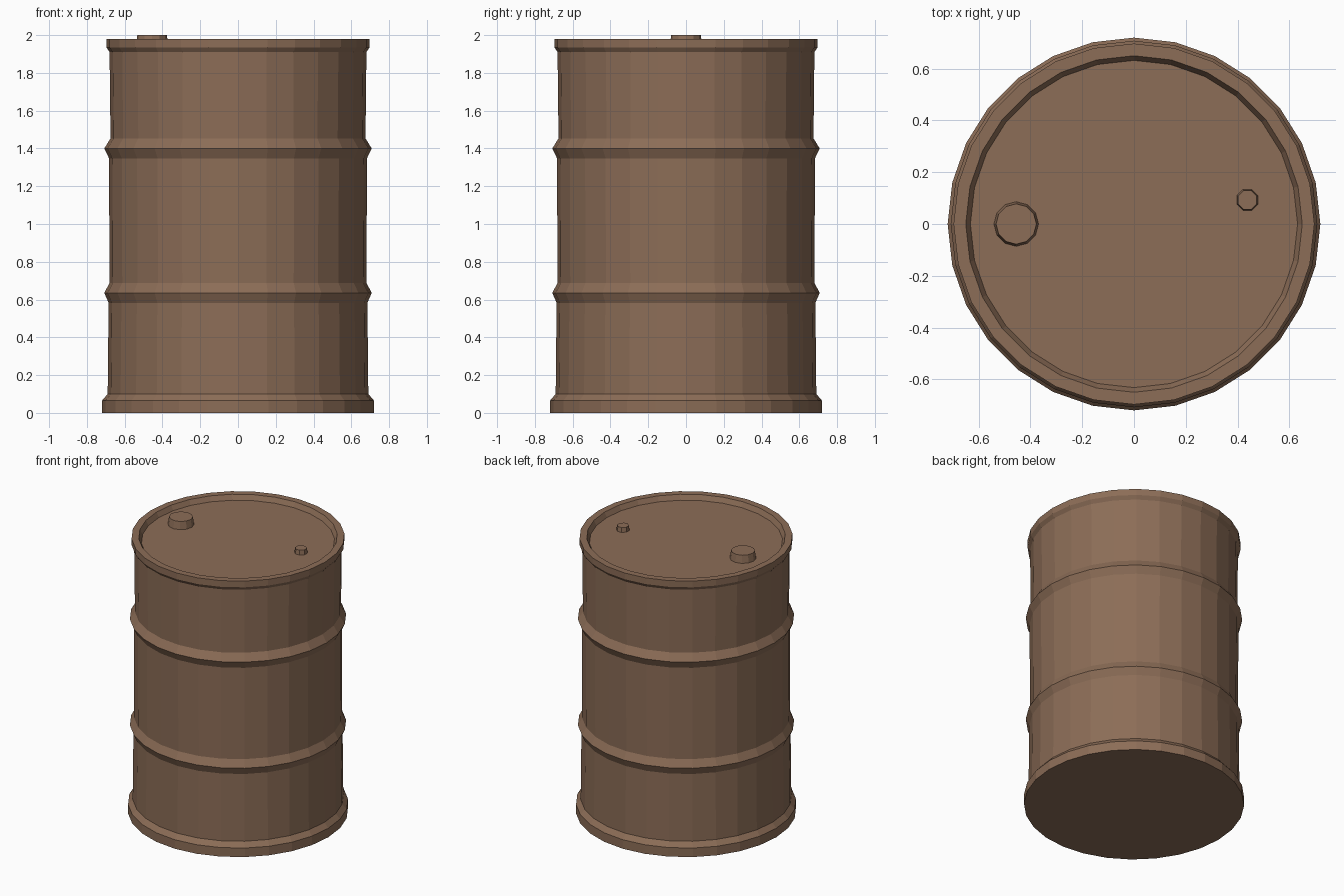
import bpy, bmesh, math

if "Cube" in bpy.data.objects:
    bpy.data.objects.remove(bpy.data.objects["Cube"])

brown = bpy.data.materials.new("rust brown")
brown.diffuse_color = (0.262, 0.153, 0.095, 1)
brown.use_nodes = True
brown.node_tree.nodes["Principled BSDF"].inputs["Base Color"].default_value = brown.diffuse_color


def lathe(name, profile, sides, centre=(0, 0), turn=0.0):
    """Revolve (radius, z) points around a vertical axis and cap both ends."""
    bm = bmesh.new()
    rings = []
    for r, z in profile:
        angles = [turn + 2 * math.pi * i / sides for i in range(sides)]
        rings.append([bm.verts.new((centre[0] + r * math.cos(a),
                                    centre[1] + r * math.sin(a), z)) for a in angles])
    for low, high in zip(rings, rings[1:]):
        for i in range(sides):
            j = (i + 1) % sides
            bm.faces.new((low[i], low[j], high[j], high[i]))
    bm.faces.new(rings[0][::-1])
    bm.faces.new(rings[-1])
    mesh = bpy.data.meshes.new(name)
    bm.to_mesh(mesh)
    bm.free()
    mesh.materials.append(brown)
    obj = bpy.data.objects.new(name, mesh)
    bpy.context.collection.objects.link(obj)
    return obj


# Drum: foot band, two rolling hoops, top rim and sunken lid in one profile
drum = [(0.72, 0), (0.72, 0.065), (0.69, 0.10)]
for z, below, above in ((0.635, 0.685, 0.68), (1.40, 0.683, 0.675)):
    drum += [(below, z - 0.052), (0.708, z), (above, z + 0.053)]
drum += [(0.68, 1.91), (0.697, 1.935), (0.697, 1.98), (0.65, 1.98), (0.632, 1.945)]
lathe("drum", drum, 28)

# Filler caps standing on the lid
lathe("large_cap", [(0.087, 1.94), (0.078, 2.0)], 12, (-0.455, 0))
lathe("small_cap", [(0.045, 1.94), (0.039, 1.978)], 8, (0.438, 0.093), math.pi / 8)
